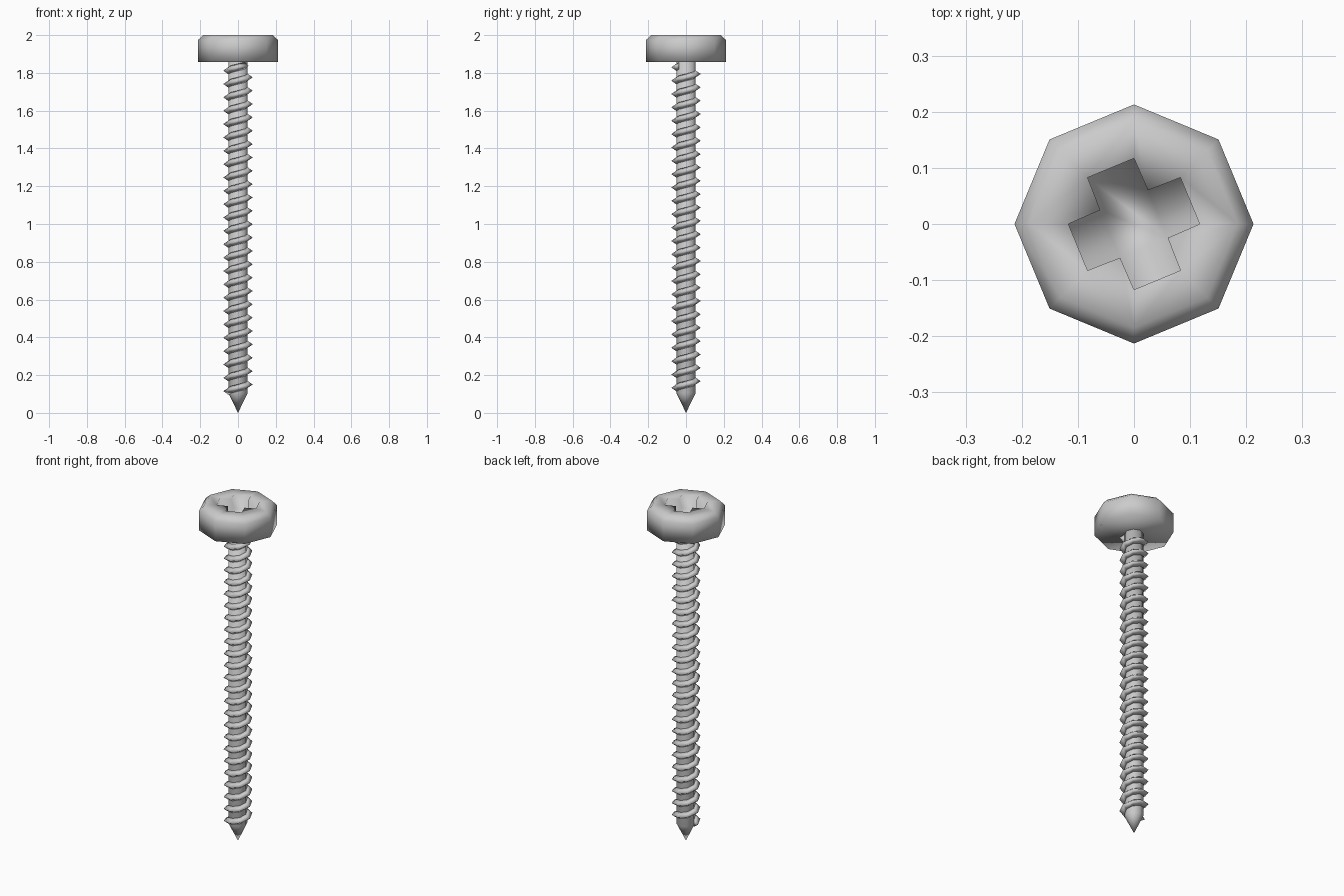
import bpy, bmesh
from math import cos, sin, pi

if "Cube" in bpy.data.objects:
    bpy.data.objects.remove(bpy.data.objects["Cube"])

STEEL = (0.6, 0.6, 0.6, 1)
steel = bpy.data.materials.new("grey steel")
steel.use_nodes = True
steel.diffuse_color = STEEL
steel.node_tree.nodes["Principled BSDF"].inputs["Base Color"].default_value = STEEL

SIDES = 8
STEP = 2 * pi / SIDES


def point(bm, r, a, z):
    return bm.verts.new((r * cos(a), r * sin(a), z))


def ring(bm, r, z):
    return [point(bm, r, i * STEP, z) for i in range(SIDES)]


def bridge(bm, low, high):
    n = len(low)
    for i in range(n):
        j = (i + 1) % n
        bm.faces.new((low[i], low[j], high[j], high[i]))


def finish(bm, name):
    bmesh.ops.recalc_face_normals(bm, faces=bm.faces)
    for f in bm.faces:
        f.smooth = True
    mesh = bpy.data.meshes.new(name)
    bm.to_mesh(mesh)
    bm.free()
    mesh.materials.append(steel)
    obj = bpy.data.objects.new(name, mesh)
    bpy.context.collection.objects.link(obj)
    return obj


# Octagonal head with a chamfered rim and a cross-shaped driver recess
HEAD_BOTTOM, TOP = 1.857, 2.0
bm = bmesh.new()
rings = [ring(bm, r, z) for r, z in ((0.213, HEAD_BOTTOM), (0.213, 1.973), (0.185, TOP))]
for low, high in zip(rings, rings[1:]):
    bridge(bm, low, high)
bm.faces.new(rings[0])
rim = rings[-1]


def cross(z):
    # One list per octagon side: its corner, plus a notch on every other side
    return [[point(bm, 0.117, i * STEP, z)]
            + ([point(bm, 0.065, (i + 0.5) * STEP, z)] if i % 2 else [])
            for i in range(SIDES)]


mouth, floor = cross(TOP), cross(TOP - 0.08)
for i in range(SIDES):
    j = (i + 1) % SIDES
    edge = mouth[i] + mouth[j][:1]
    bm.faces.new([rim[i], rim[j]] + edge[::-1])
bridge(bm, sum(floor, []), sum(mouth, []))
bm.faces.new(sum(floor, []))
finish(bm, "head")

# Shank with a pointed tip
bm = bmesh.new()
shoulder, neck = ring(bm, 0.051, 0.105), ring(bm, 0.051, HEAD_BOTTOM)
bridge(bm, shoulder, neck)
tip = bm.verts.new((0, 0, 0))
for i in range(SIDES):
    bm.faces.new((tip, shoulder[(i + 1) % SIDES], shoulder[i]))
bm.faces.new(neck)
finish(bm, "shank")

# Right-handed helical thread with a triangular section
PITCH, START = 0.0707, 0.115
bm = bmesh.new()
sections = []
for k in range(int((1.84 - START) / PITCH * SIDES) + 1):
    a, z = pi + k * STEP, START + k * PITCH / SIDES
    sections.append([point(bm, r, a, z + dz)
                     for r, dz in ((0.049, -0.02), (0.078, 0), (0.049, 0.02))])
for low, high in zip(sections, sections[1:]):
    bridge(bm, low, high)
bm.faces.new(sections[0])
bm.faces.new(sections[-1])
finish(bm, "thread")
